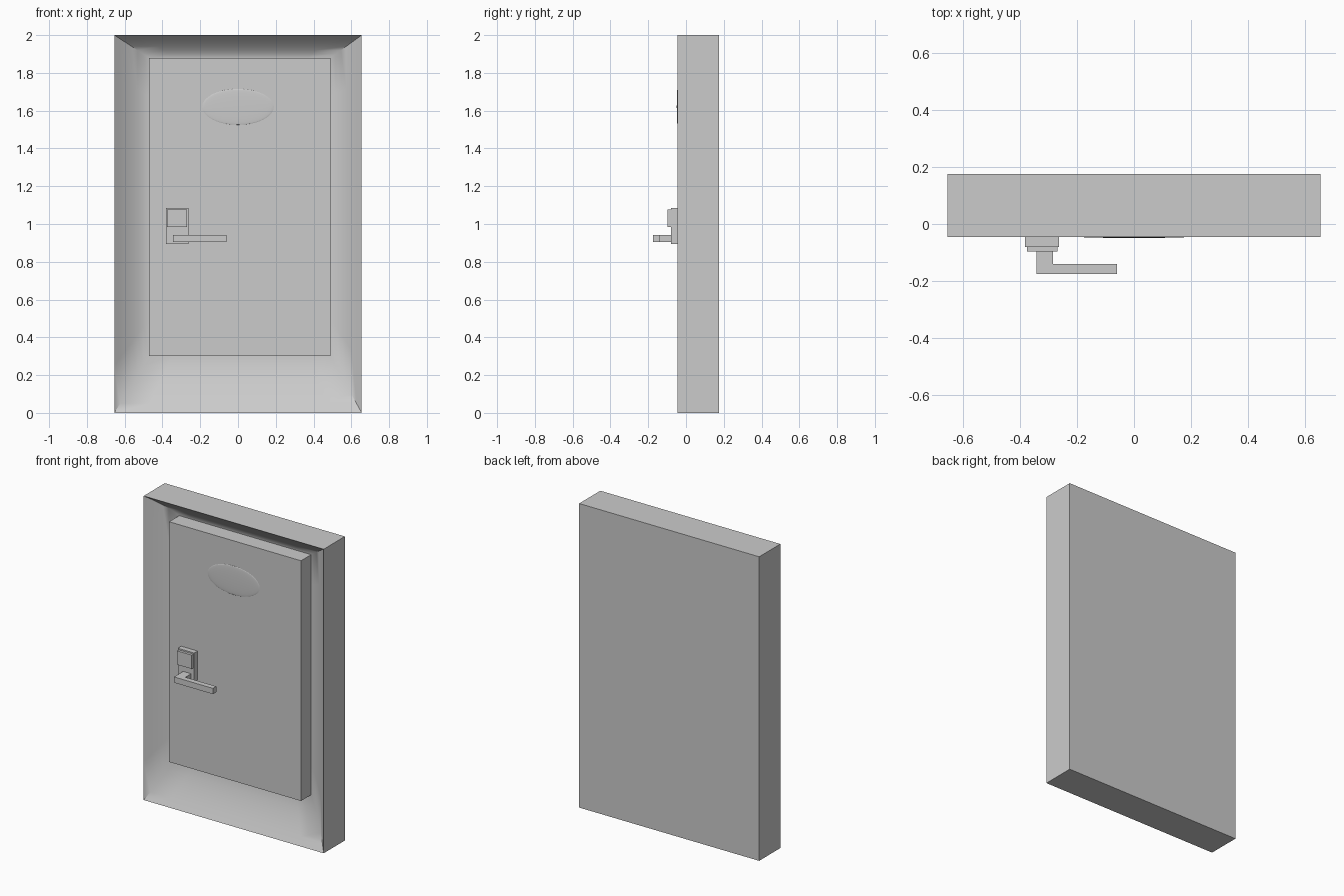
import bpy, bmesh, math

if "Cube" in bpy.data.objects:
    bpy.data.objects.remove(bpy.data.objects["Cube"])


def make_object(name, bm):
    bmesh.ops.recalc_face_normals(bm, faces=bm.faces)
    mesh = bpy.data.meshes.new(name)
    bm.to_mesh(mesh)
    bm.free()
    ob = bpy.data.objects.new(name, mesh)
    bpy.context.collection.objects.link(ob)
    return ob


def box(name, x, y, z):
    bm = bmesh.new()
    bmesh.ops.create_cube(bm, size=1)
    for v in bm.verts:
        v.co = [r[0] + (c + 0.5) * (r[1] - r[0]) for c, r in zip(v.co, (x, y, z))]
    return make_object(name, bm)


def smooth(ob, angle):
    bpy.ops.object.select_all(action='DESELECT')
    ob.select_set(True)
    bpy.context.view_layer.objects.active = ob
    bpy.ops.object.shade_smooth_by_angle(angle=math.radians(angle))


FRONT, BACK, RECESS = -0.045, 0.175, 0.06
OUTER = (-0.655, 0.655, 0.0, 2.0)
DOOR = (-0.47, 0.49, 0.30, 1.88)


# Frame: a block whose front sinks in a soft hollow towards the door
def frame(steps=6, segments=8):
    bm = bmesh.new()

    def ring(rect, y):
        x0, x1, z0, z1 = rect
        corners = [(x0, z0), (x1, z0), (x1, z1), (x0, z1)]
        verts = []
        for (ax, az), (bx, bz) in zip(corners, corners[1:] + corners[:1]):
            for i in range(segments):
                t = i / segments
                verts.append(bm.verts.new((ax + (bx - ax) * t, y, az + (bz - az) * t)))
        return verts

    rings = [ring(OUTER, BACK)]
    for i in range(steps + 1):
        t = i / steps
        rect = [a + (b - a) * t for a, b in zip(OUTER, DOOR)]
        rings.append(ring(rect, FRONT + (RECESS - FRONT) * (1 - (1 - t) ** 1.5)))
    n = 4 * segments
    for a, b in zip(rings, rings[1:]):
        for i in range(n):
            j = (i + 1) % n
            bm.faces.new((a[i], a[j], b[j], b[i]))
    bm.faces.new(rings[0])
    bm.faces.new(rings[-1])
    return make_object("door_frame", bm)


smooth(frame(), 45)

# Door leaf
box("door_leaf", DOOR[:2], (FRONT, RECESS + 0.002), DOOR[2:])

# Shallow oval boss
bm = bmesh.new()
bmesh.ops.create_uvsphere(bm, u_segments=32, v_segments=16, radius=1)
for v in bm.verts:
    v.co = (v.co.x * 0.19, FRONT + v.co.y * 0.004, 1.62 + v.co.z * 0.095)
smooth(make_object("oval_boss", bm), 60)

# Lock plate and raised square
box("lock_plate", (-0.382, -0.263), (-0.08, FRONT), (0.895, 1.085))
box("lock_cover", (-0.376, -0.269), (-0.097, -0.08), (0.985, 1.076))

# L-shaped lever handle
profile = [(-0.343, -0.08), (-0.343, -0.175), (-0.06, -0.175),
           (-0.06, -0.14), (-0.285, -0.14), (-0.285, -0.08)]
bm = bmesh.new()
face = bm.faces.new([bm.verts.new((x, y, 0.905)) for x, y in profile])
new = bmesh.ops.extrude_face_region(bm, geom=[face])["geom"]
bmesh.ops.translate(bm, vec=(0, 0, 0.038),
                    verts=[g for g in new if isinstance(g, bmesh.types.BMVert)])
make_object("lever_handle", bm)
